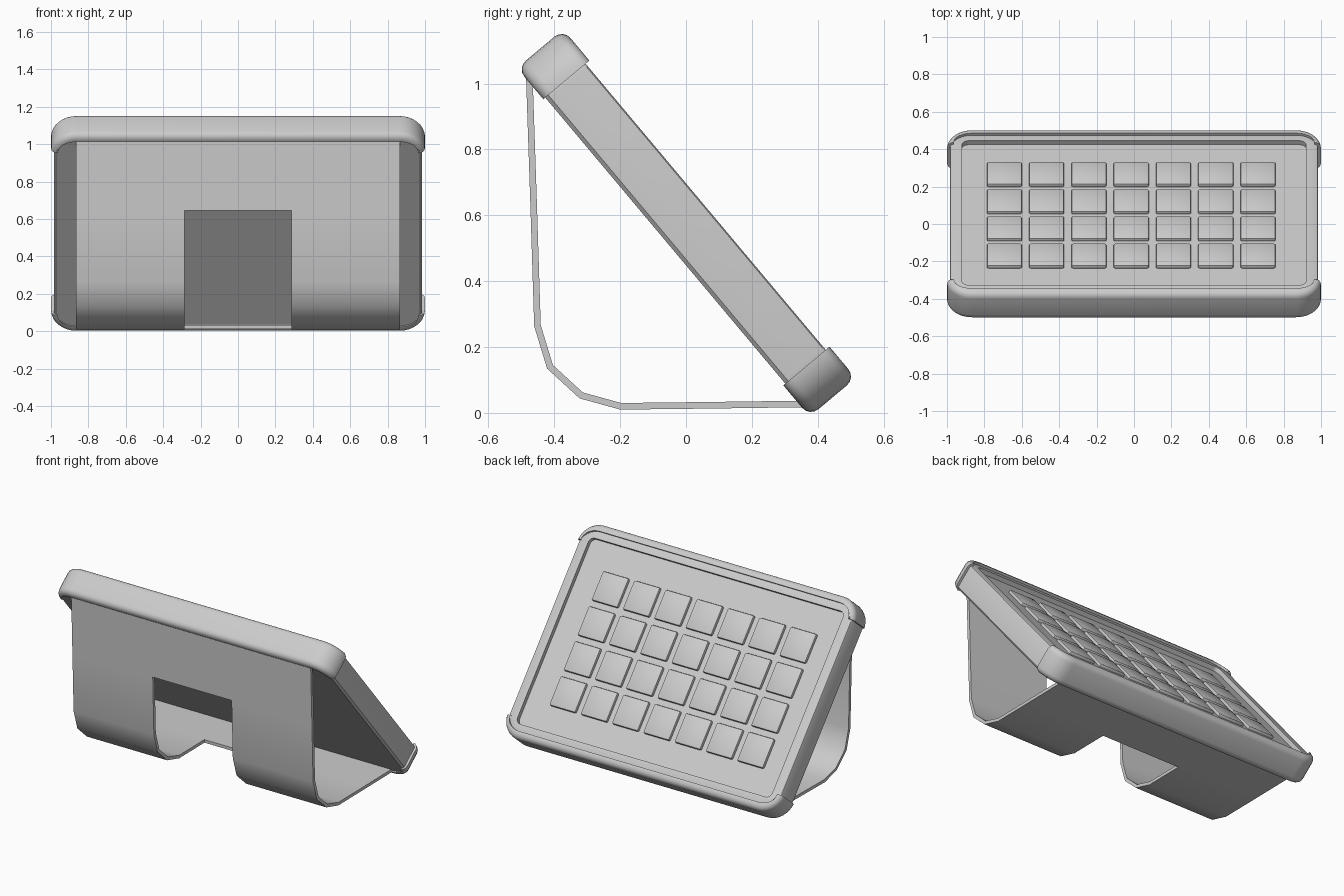
import bpy, bmesh, math
from mathutils import Matrix, Vector

if "Cube" in bpy.data.objects:
    bpy.data.objects.remove(bpy.data.objects["Cube"])

# Tilted frame: local Y runs up the panel, local Z points out of its face
TILT = math.radians(50)
C, S = math.cos(TILT), math.sin(TILT)
MID = 0.441
FRAME = Matrix(((-1, 0, 0, 0), (0, -C, S, -C * MID), (0, S, C, S * MID), (0, 0, 0, 1)))


def finish(name, bm, matrix=None, angle=35):
    bmesh.ops.recalc_face_normals(bm, faces=bm.faces)
    mesh = bpy.data.meshes.new(name)
    bm.to_mesh(mesh)
    bm.free()
    ob = bpy.data.objects.new(name, mesh)
    bpy.context.collection.objects.link(ob)
    if matrix:
        ob.matrix_world = matrix
    bpy.ops.object.select_all(action='DESELECT')
    ob.select_set(True)
    bpy.context.view_layer.objects.active = ob
    bpy.ops.object.shade_smooth_by_angle(angle=math.radians(angle))
    return ob


def rounded_rect(bm, hx, hy, r, z, seg=8):
    verts = []
    for k, (sx, sy) in enumerate(((1, 1), (-1, 1), (-1, -1), (1, -1))):
        for i in range(seg + 1):
            a = math.pi / 2 * (k + i / seg)
            verts.append(bm.verts.new((sx * (hx - r) + r * math.cos(a),
                                       sy * (hy - r) + r * math.sin(a), z)))
    return verts


def loft(rings, closed):
    bm = bmesh.new()
    loops = [rounded_rect(bm, *ring) for ring in rings]
    pairs = list(zip(loops, loops[1:]))
    if closed:
        pairs.append((loops[-1], loops[0]))
    else:
        bm.faces.new(loops[0])
        bm.faces.new(loops[-1])
    for a, b in pairs:
        for i in range(len(a)):
            j = (i + 1) % len(a)
            bm.faces.new((a[i], a[j], b[j], b[i]))
    return bm


# Panel slab with recessed face
HX, HY = 0.985, 0.665
finish("panel", loft([
    (HX - .012, HY - .012, .10, .288), (HX, HY, .11, .300),
    (HX, HY, .11, .436), (HX - .004, HY - .004, .108, .444), (HX - .012, HY - .012, .10, .448),
    (.92, .60, .035, .448), (.92, .60, .035, .420)], False), FRAME)

# End caps: rounded frame, trimmed to the two short bands
LO, HI, R = .280, .463, .035
outer = []
for zc, start in ((LO + R, -90), (HI - R, 0)):
    for i in range(5):
        a = math.radians(start + 22.5 * i)
        d = R * (1 - math.cos(a))
        outer.append((1 - d, .691 - d, .135 - d, zc + R * math.sin(a)))
inner = [(.983, .645, .115, HI), (.983, .645, .115, LO)]
for name, side in (("upper_cap", 1), ("lower_cap", -1)):
    bm = loft(outer + inner, True)
    bmesh.ops.bisect_plane(bm, geom=bm.verts[:] + bm.edges[:] + bm.faces[:],
                           plane_co=(0, side * .567, 0), plane_no=(0, side, 0), clear_inner=True)
    bmesh.ops.holes_fill(bm, edges=[e for e in bm.edges if e.is_boundary], sides=0)
    finish(name, bm, FRAME)

# Grid of square keys with softened tops
bm = bmesh.new()
for col in range(7):
    for row in range(4):
        m = Matrix.Translation((.015 + (col - 3) * .226, (row - 1.5) * .226 - .005, .424))
        bmesh.ops.create_cube(bm, size=1, matrix=m @ Matrix.Diagonal((.188, .188, .03, 1)))
bmesh.ops.bevel(bm, geom=bm.edges[:], offset=.009, segments=2, profile=.5, affect='EDGES')
finish("keys", bm, FRAME)

# Bent sheet stand with a notch through its front and floor
path = [(-.476, 1.03), (-.463, .645), (-.451, .265), (-.413, .14), (-.318, .053),
        (-.198, .02), (.06, .023), (.35, .027)]
cols = (-.865, -.285, .285, .865)
bm = bmesh.new()
grid = [[bm.verts.new((x, y, z)) for x in cols] for y, z in path]
for i in range(len(path) - 1):
    for j in range(3):
        if j == 1 and 1 <= i <= 5:
            continue
        bm.faces.new((grid[i][j], grid[i][j + 1], grid[i + 1][j + 1], grid[i + 1][j]))
stand = finish("stand", bm, angle=45)
solid = stand.modifiers.new("thickness", 'SOLIDIFY')
solid.thickness = .02
solid.offset = 0
solid.use_even_offset = True
# Keep the sheet's rim edges crisp after thickening
solid.edge_crease_rim = 1
edge = stand.modifiers.new("rim", 'EDGE_SPLIT')
edge.split_angle = math.radians(45)
